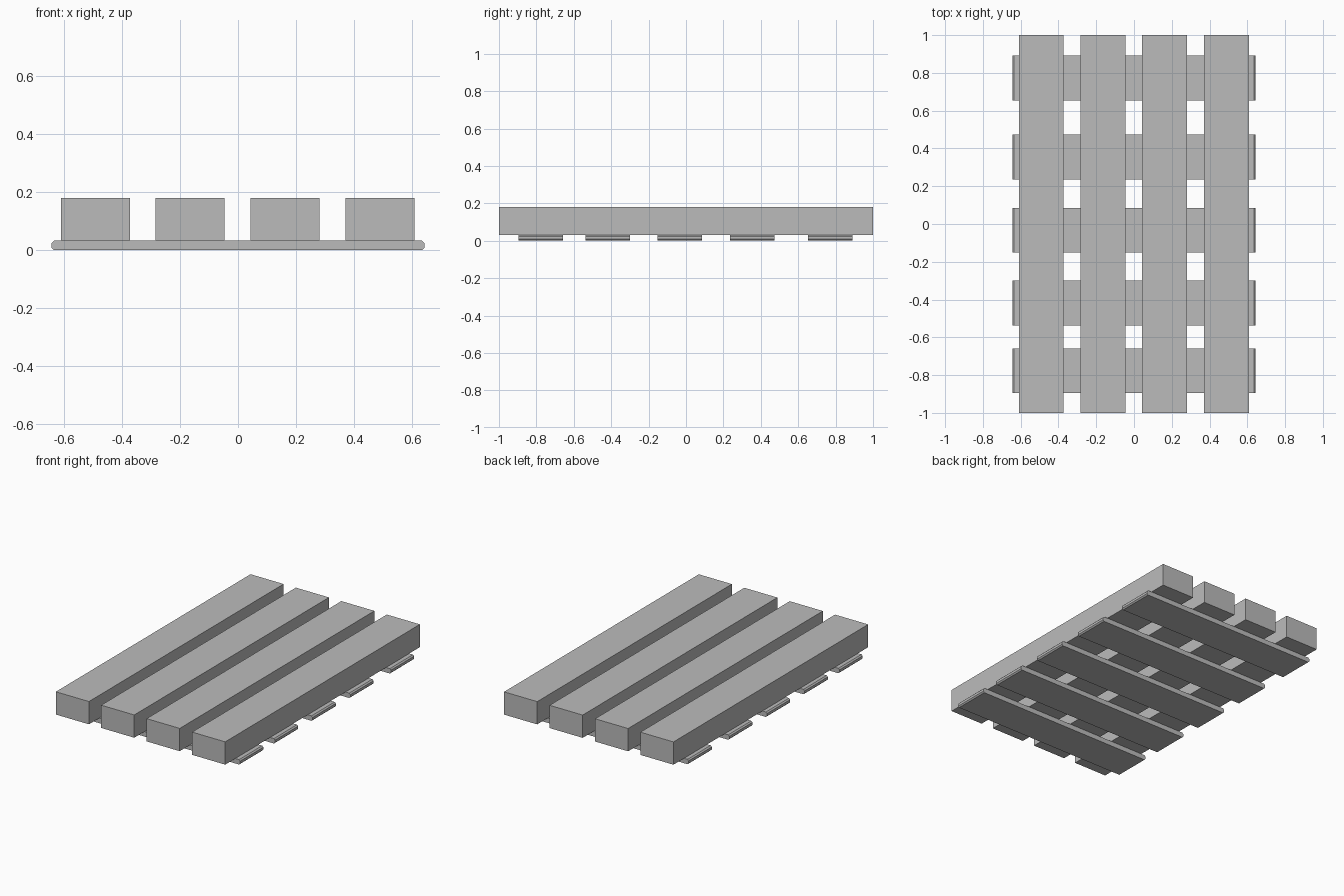
import bpy, bmesh

if "Cube" in bpy.data.objects:
    bpy.data.objects.remove(bpy.data.objects["Cube"])

# Mid-grey finish shared by all parts
grey = bpy.data.materials.new("mid_grey")
grey.diffuse_color = (0.5, 0.5, 0.5, 1)
grey.use_nodes = True
grey.node_tree.nodes["Principled BSDF"].inputs["Base Color"].default_value = grey.diffuse_color


def box(name, x0, x1, y0, y1, z0, z1, end_chamfer=0.0):
    bm = bmesh.new()
    bmesh.ops.create_cube(bm, size=1)
    for v in bm.verts:
        v.co = ((x0 + x1) / 2 + v.co.x * (x1 - x0),
                (y0 + y1) / 2 + v.co.y * (y1 - y0),
                (z0 + z1) / 2 + v.co.z * (z1 - z0))
    if end_chamfer:
        # chamfer the two edges at each end, which run along y
        edges = [e for e in bm.edges
                 if abs(e.verts[0].co.y - e.verts[1].co.y) > 1e-4]
        bmesh.ops.bevel(bm, geom=edges, offset=end_chamfer, segments=1,
                        profile=0.5, affect='EDGES')
    mesh = bpy.data.meshes.new(name)
    bm.to_mesh(mesh)
    bm.free()
    mesh.materials.append(grey)
    obj = bpy.data.objects.new(name, mesh)
    bpy.context.collection.objects.link(obj)
    return obj


WIDTH = 0.238
SLAT_TOP = 0.032

# Thick lengthwise beams
for i, x in enumerate((-0.491, -0.165, 0.162, 0.489)):
    box(f"beam_{i + 1}", x - WIDTH / 2, x + WIDTH / 2, -1, 1, SLAT_TOP, 0.18)

# Thin cross slats underneath, with chamfered ends
for i, y in enumerate((-0.777, -0.419, -0.033, 0.355, 0.772)):
    box(f"cross_slat_{i + 1}", -0.643, 0.643, y - WIDTH / 2, y + WIDTH / 2,
        0, SLAT_TOP, end_chamfer=0.008)
